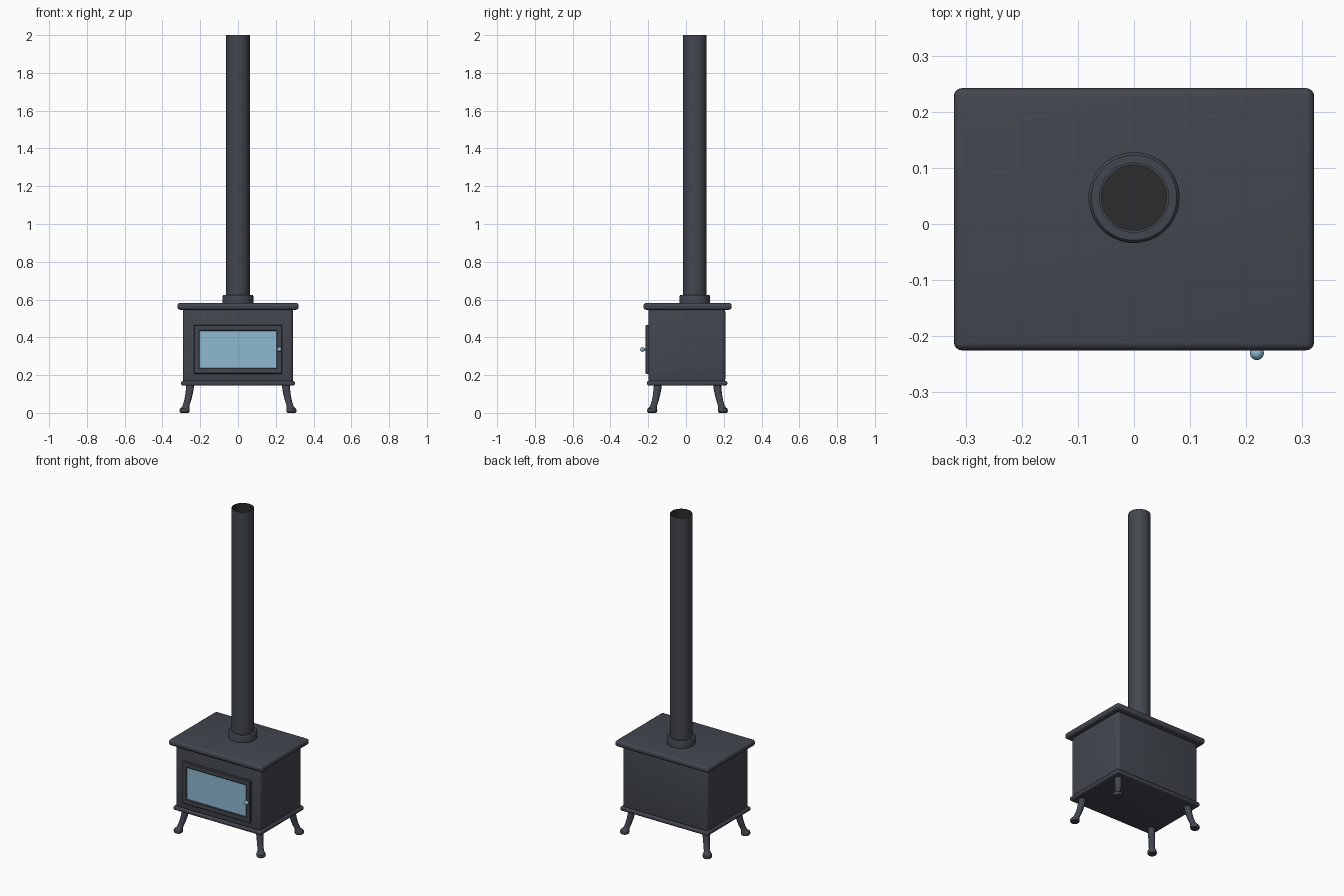
import bpy, bmesh, math
from mathutils import Vector

if "Cube" in bpy.data.objects:
    bpy.data.objects.remove(bpy.data.objects["Cube"])

CY = 0.008  # depth centre of the stove


def material(name, rgb):
    m = bpy.data.materials.new(name)
    m.diffuse_color = (*rgb, 1)
    m.use_nodes = True
    m.node_tree.nodes["Principled BSDF"].inputs["Base Color"].default_value = m.diffuse_color
    return m


IRON = material("dark iron", (0.055, 0.062, 0.077))
GLASS = material("blue glass", (0.27, 0.48, 0.64))
SOOT = material("soot", (0.025, 0.025, 0.025))


def finish(bm, name, mats, smooth=True):
    bmesh.ops.recalc_face_normals(bm, faces=bm.faces[:])
    me = bpy.data.meshes.new(name)
    bm.to_mesh(me)
    bm.free()
    for m in mats:
        me.materials.append(m)
    ob = bpy.data.objects.new(name, me)
    bpy.context.collection.objects.link(ob)
    if smooth:
        bpy.ops.object.select_all(action='DESELECT')
        bpy.context.view_layer.objects.active = ob
        ob.select_set(True)
        bpy.ops.object.shade_smooth_by_angle(angle=math.radians(35))
    return ob


def box(name, lo, hi, mat, bevel=0.0, segments=4):
    bm = bmesh.new()
    bmesh.ops.create_cube(bm, size=1)
    lo, hi = Vector(lo), Vector(hi)
    for v in bm.verts:
        v.co = Vector([(lo[i] + hi[i]) / 2 + v.co[i] * (hi[i] - lo[i]) for i in range(3)])
    if bevel:
        bmesh.ops.bevel(bm, geom=bm.edges[:], offset=bevel, segments=segments,
                        profile=0.5, affect='EDGES')
    return finish(bm, name, [mat])


def rings(name, sections, mats, n=48, inner_from=None, caps=True):
    """Skin horizontal circles given as (x, y, z, radius)."""
    bm = bmesh.new()
    loops = [[bm.verts.new((x + r * math.cos(2 * math.pi * i / n),
                            y + r * math.sin(2 * math.pi * i / n), z)) for i in range(n)]
             for x, y, z, r in sections]
    for k, (a, b) in enumerate(zip(loops, loops[1:])):
        for i in range(n):
            f = bm.faces.new((a[i], a[(i + 1) % n], b[(i + 1) % n], b[i]))
            f.material_index = int(inner_from is not None and k >= inner_from)
    if caps:
        bm.faces.new(loops[0])
        bm.faces.new(loops[-1]).material_index = int(inner_from is not None)
    return finish(bm, name, mats)


# firebox and plates
box("firebox", (-0.292, CY - 0.207, 0.16), (0.292, CY + 0.2, 0.555), IRON, 0.018)
box("top_plate", (-0.321, -0.225, 0.546), (0.321, 0.242, 0.582), IRON, 0.014)
box("base_plate", (-0.302, CY - 0.215, 0.144), (0.302, CY + 0.211, 0.17), IRON, 0.011)

# door frame: nested rectangles skinned from the outer edge to the inner edge
bm = bmesh.new()
profile = [(0.232, 0.129, -0.195), (0.232, 0.129, -0.211), (0.229, 0.126, -0.214),
           (0.207, 0.102, -0.214), (0.203, 0.098, -0.211), (0.203, 0.098, -0.195)]
loops = [[bm.verts.new((sx * w, y, 0.336 + sz * h))
          for sx, sz in ((-1, -1), (1, -1), (1, 1), (-1, 1))] for w, h, y in profile]
for a, b in zip(loops, loops[1:] + loops[:1]):
    for i in range(4):
        bm.faces.new((a[i], a[(i + 1) % 4], b[(i + 1) % 4], b[i]))
finish(bm, "door_frame", [IRON], smooth=False)
box("door_glass", (-0.204, -0.207, 0.237), (0.204, -0.199, 0.435), GLASS)

# door knob with its stem
bm = bmesh.new()
bmesh.ops.create_uvsphere(bm, u_segments=24, v_segments=14, radius=0.0125)
for v in bm.verts:
    v.co += Vector((0.219, -0.23, 0.336))
finish(bm, "door_knob", [GLASS])
box("knob_stem", (0.214, -0.225, 0.331), (0.224, -0.21, 0.341), GLASS)

# flue collar and open flue pipe
PY = 0.047
rings("flue_collar", [(0, PY, z, r) for z, r in
      ((0.575, 0.081), (0.617, 0.081), (0.622, 0.0795), (0.625, 0.076), (0.625, 0.055))], [IRON], 64)
rings("flue_pipe", [(0, PY, z, r) for z, r in
      ((0.58, 0.0625), (2.0, 0.0625), (2.0, 0.058), (0.64, 0.058))], [IRON, SOOT], 64, inner_from=2)

# splayed legs with rounded feet: (outward offset, height, radius)
LEG = [(0.0, 0.15, 0.021), (0.003, 0.12, 0.0205), (0.008, 0.09, 0.019), (0.015, 0.06, 0.018),
       (0.023, 0.036, 0.018), (0.026, 0.028, 0.021), (0.029, 0.022, 0.0255),
       (0.03, 0.012, 0.027), (0.03, 0.004, 0.025), (0.03, 0.0, 0.02)]
for sy, end in ((-1, "front"), (1, "back")):
    for sx, side in ((-1, "left"), (1, "right")):
        rings(f"{end}_{side}_leg", [(sx * (0.253 + d), CY + sy * (0.157 + d), z, r)
                                    for d, z, r in LEG], [IRON], 24)
